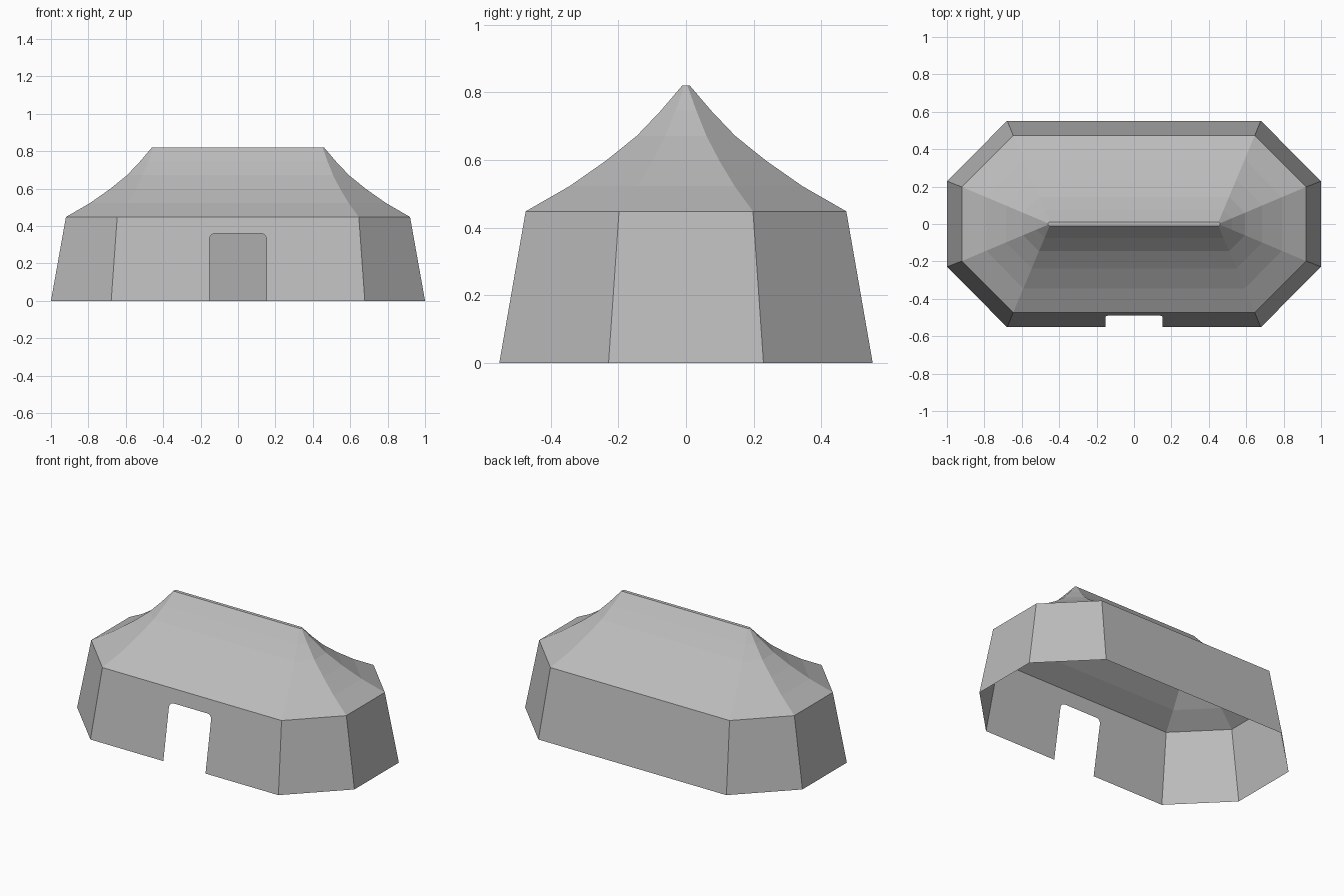
import bpy, math

if "Cube" in bpy.data.objects:
    bpy.data.objects.remove(bpy.data.objects["Cube"])

Z_EAVE, Z_RIDGE = 0.448, 0.82

# Mid-grey canvas
canvas = bpy.data.materials.new("canvas")
canvas.diffuse_color = (0.5, 0.5, 0.5, 1)
canvas.use_nodes = True
canvas.node_tree.nodes["Principled BSDF"].inputs["Base Color"].default_value = canvas.diffuse_color


def octagon(hx, hy, cx, cy, z):
    """Chamfered rectangle, counter-clockwise; first edge is the front side."""
    return [(-cx, -hy, z), (cx, -hy, z), (hx, -cy, z), (hx, cy, z),
            (cx, hy, z), (-cx, hy, z), (-hx, cy, z), (-hx, -cy, z)]


def blend(a, b, f):
    return [tuple(p + (q - p) * f for p, q in zip(u, v)) for u, v in zip(a, b)]


def make_object(name, verts, faces):
    mesh = bpy.data.meshes.new(name)
    mesh.from_pydata(verts, [], faces)
    mesh.update()
    mesh.materials.append(canvas)
    obj = bpy.data.objects.new(name, mesh)
    bpy.context.collection.objects.link(obj)
    return obj


def ring_faces(low, high, skip=()):
    return [(low + i, low + (i + 1) % 8, high + (i + 1) % 8, high + i)
            for i in range(8) if i not in skip]


base = octagon(1.0, 0.552, 0.678, 0.229, 0)
eave = octagon(0.92, 0.474, 0.646, 0.198, Z_EAVE)
ridge = octagon(0.46, 0.011, 0.452, 0.004, Z_RIDGE)

# Sloping walls, with a rounded doorway notched out of the front panel
half, top, r = 0.152, 0.36, 0.03
left = [(-half, 0)]
for i in range(5):
    a = math.radians(180 - 22.5 * i)
    left.append((-half + r + r * math.cos(a), top - r + r * math.sin(a)))
door = left + [(-x, z) for x, z in reversed(left)]
door = [(x, -0.552 + 0.078 * z / Z_EAVE, z) for x, z in door]
front = [0] + list(range(16, 16 + len(door))) + [1, 9, 8]
make_object("tent_walls", base + eave + door, ring_faces(0, 8, skip=(0,)) + [front])

# Sagging roof: rings shrink along a concave curve from eave to ridge
spread = [1, 0.72, 0.49, 0.29, 0.137, 0]
verts, faces = [], []
for k, f in enumerate(spread):
    z = Z_EAVE + (Z_RIDGE - Z_EAVE) * k / (len(spread) - 1)
    verts += [(x, y, z) for x, y, _ in blend(ridge, eave, f)]
    if k:
        faces += ring_faces(8 * (k - 1), 8 * k)
faces.append(tuple(range(len(verts) - 8, len(verts))))
make_object("tent_roof", verts, faces)
